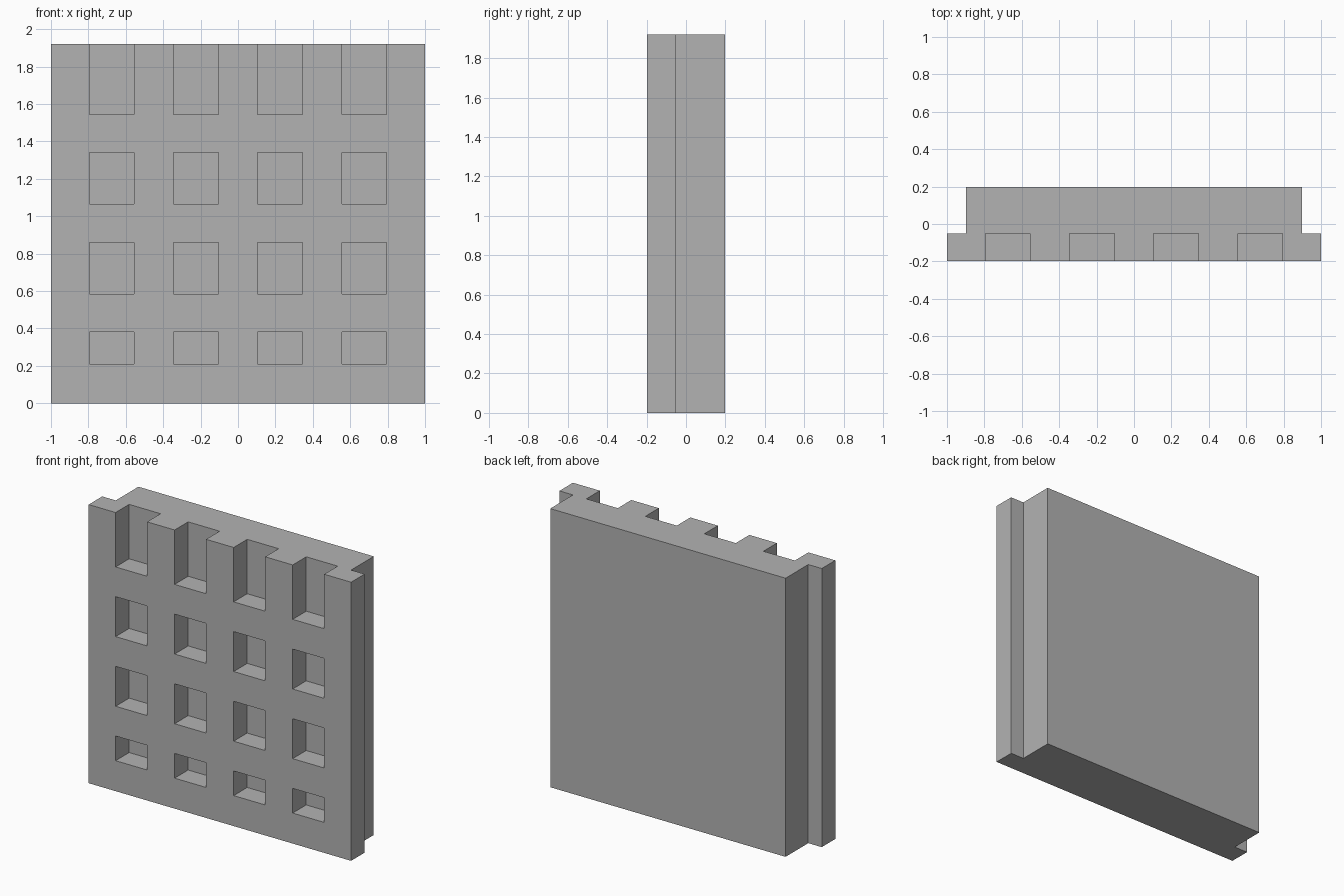
import bpy
import bmesh

cube = bpy.data.objects.get("Cube")
if cube:
    bpy.data.objects.remove(cube, do_unlink=True)

HEIGHT = 1.92
FRONT, STEP, BACK = -0.197, -0.05, 0.197
FLANGE_HALF, CORE_HALF = 1.0, 0.897

grey = bpy.data.materials.new("plain grey")
grey.use_nodes = True
colour = (0.45, 0.45, 0.45, 1)
grey.diffuse_color = colour
grey.node_tree.nodes["Principled BSDF"].inputs["Base Color"].default_value = colour


def add_prism(bm, outline, bottom, top):
    """Extrude a plan outline (x, y) from bottom to top."""
    base = bm.faces.new([bm.verts.new((x, y, bottom)) for x, y in outline])
    result = bmesh.ops.extrude_face_region(bm, geom=[base], use_keep_orig=True)
    verts = [v for v in result["geom"] if isinstance(v, bmesh.types.BMVert)]
    bmesh.ops.translate(bm, verts=verts, vec=(0, 0, top - bottom))


def make_object(name, bm):
    bmesh.ops.recalc_face_normals(bm, faces=bm.faces)
    mesh = bpy.data.meshes.new(name)
    bm.to_mesh(mesh)
    bm.free()
    mesh.materials.append(grey)
    obj = bpy.data.objects.new(name, mesh)
    bpy.context.collection.objects.link(obj)
    return obj


# Panel: thick core with a thinner flange along each side
half = [(FLANGE_HALF, FRONT), (FLANGE_HALF, STEP), (CORE_HALF, STEP), (CORE_HALF, BACK)]
bm = bmesh.new()
add_prism(bm, half + [(-x, y) for x, y in reversed(half)], 0, HEIGHT)
panel = make_object("wall_panel", bm)

# Pockets: four columns by four rows, the top row open upwards
rows = [(0.21, 0.38), (0.585, 0.86), (1.065, 1.34), (1.545, HEIGHT + 0.1)]
bm = bmesh.new()
for column in range(4):
    x = (column - 1.5) * 0.45
    left, right = x - 0.12, x + 0.12
    outline = [(left, FRONT - 0.1), (right, FRONT - 0.1), (right, STEP), (left, STEP)]
    for bottom, top in rows:
        add_prism(bm, outline, bottom, top)
cutter = make_object("pocket_cutter", bm)
cutter.hide_render = True

# Cut the pockets and discard the cutter
cut = panel.modifiers.new("pockets", "BOOLEAN")
cut.operation = "DIFFERENCE"
cut.solver = "EXACT"
cut.object = cutter
bpy.context.view_layer.objects.active = panel
panel.select_set(True)
bpy.ops.object.modifier_apply(modifier=cut.name)
bpy.data.objects.remove(cutter, do_unlink=True)
